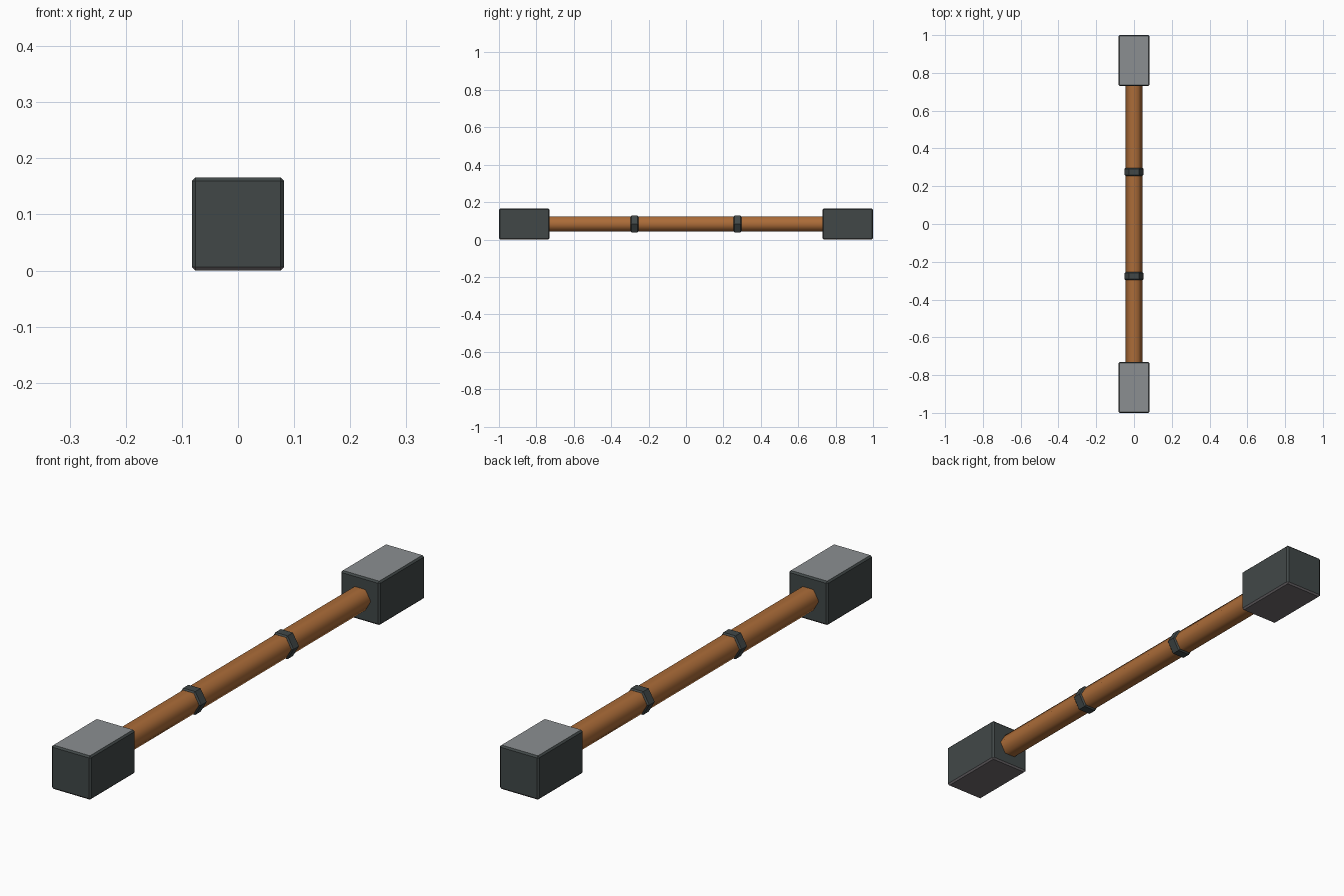
import bpy, bmesh, math
from mathutils import Matrix

if "Cube" in bpy.data.objects:
    bpy.data.objects.remove(bpy.data.objects["Cube"])

Z = 0.083  # height of the long axis


def material(name, rgb):
    m = bpy.data.materials.new(name)
    m.diffuse_color = (*rgb, 1)
    m.use_nodes = True
    m.node_tree.nodes["Principled BSDF"].inputs["Base Color"].default_value = m.diffuse_color
    return m


wood = material("brown wood", (0.41, 0.15, 0.04))
iron = material("dark iron", (0.053, 0.064, 0.064))
steel = material("light grey steel", (0.26, 0.275, 0.285))
under = material("worn grey underside", (0.16, 0.145, 0.155))


def finish(bm, name, mats):
    bm.normal_update()
    me = bpy.data.meshes.new(name)
    bm.to_mesh(me)
    bm.free()
    for m in mats:
        me.materials.append(m)
    ob = bpy.data.objects.new(name, me)
    bpy.context.collection.objects.link(ob)
    return ob


def hex_bar(name, radius, y0, y1, mat, bevel=0.0, smooth=False):
    """Hexagonal bar along y with corners pointing to +x and -x."""
    bm = bmesh.new()
    bmesh.ops.create_cone(bm, cap_ends=True, segments=6, radius1=radius,
                          radius2=radius, depth=y1 - y0)
    bmesh.ops.rotate(bm, verts=bm.verts, matrix=Matrix.Rotation(math.pi / 2, 3, 'Z'))
    bmesh.ops.rotate(bm, verts=bm.verts, matrix=Matrix.Rotation(math.pi / 2, 3, 'X'))
    # make sure the corners lie on the x axis
    if max(v.co.x for v in bm.verts) < radius * 0.95:
        bmesh.ops.rotate(bm, verts=bm.verts, matrix=Matrix.Rotation(math.pi / 6, 3, 'Y'))
    bmesh.ops.translate(bm, verts=bm.verts, vec=(0, (y0 + y1) / 2, Z))
    if bevel:
        rims = [e for e in bm.edges if any(len(f.verts) == 6 for f in e.link_faces)]
        bmesh.ops.bevel(bm, geom=rims, offset=bevel, segments=1, affect='EDGES')
    for f in bm.faces:
        f.smooth = smooth and len(f.verts) == 4
    return finish(bm, name, [mat])


def head(name, y0, y1):
    """Chamfered block with a lighter striking top and underside."""
    bm = bmesh.new()
    bmesh.ops.create_cube(bm, size=1)
    bmesh.ops.scale(bm, verts=bm.verts, vec=(2 * 0.082, y1 - y0, 2 * Z))
    bmesh.ops.translate(bm, verts=bm.verts, vec=(0, (y0 + y1) / 2, Z))
    bmesh.ops.bevel(bm, geom=bm.edges[:], offset=0.006, segments=1, affect='EDGES')
    bm.normal_update()
    for f in bm.faces:
        if f.normal.z > 0.9:
            f.material_index = 1
        elif f.normal.z < -0.5:
            f.material_index = 2
    return finish(bm, name, [iron, steel, under])


# Shaft, running slightly into both heads
hex_bar("shaft", 0.045, -0.75, 0.75, wood, smooth=True)

# Paired heads and grip bands
for side, s in (("front", -1), ("back", 1)):
    head(side + "_head", *sorted((s * 0.73, s * 1.0)))
    hex_bar(side + "_band", 0.051, *sorted((s * 0.255, s * 0.297)), iron, bevel=0.005)
